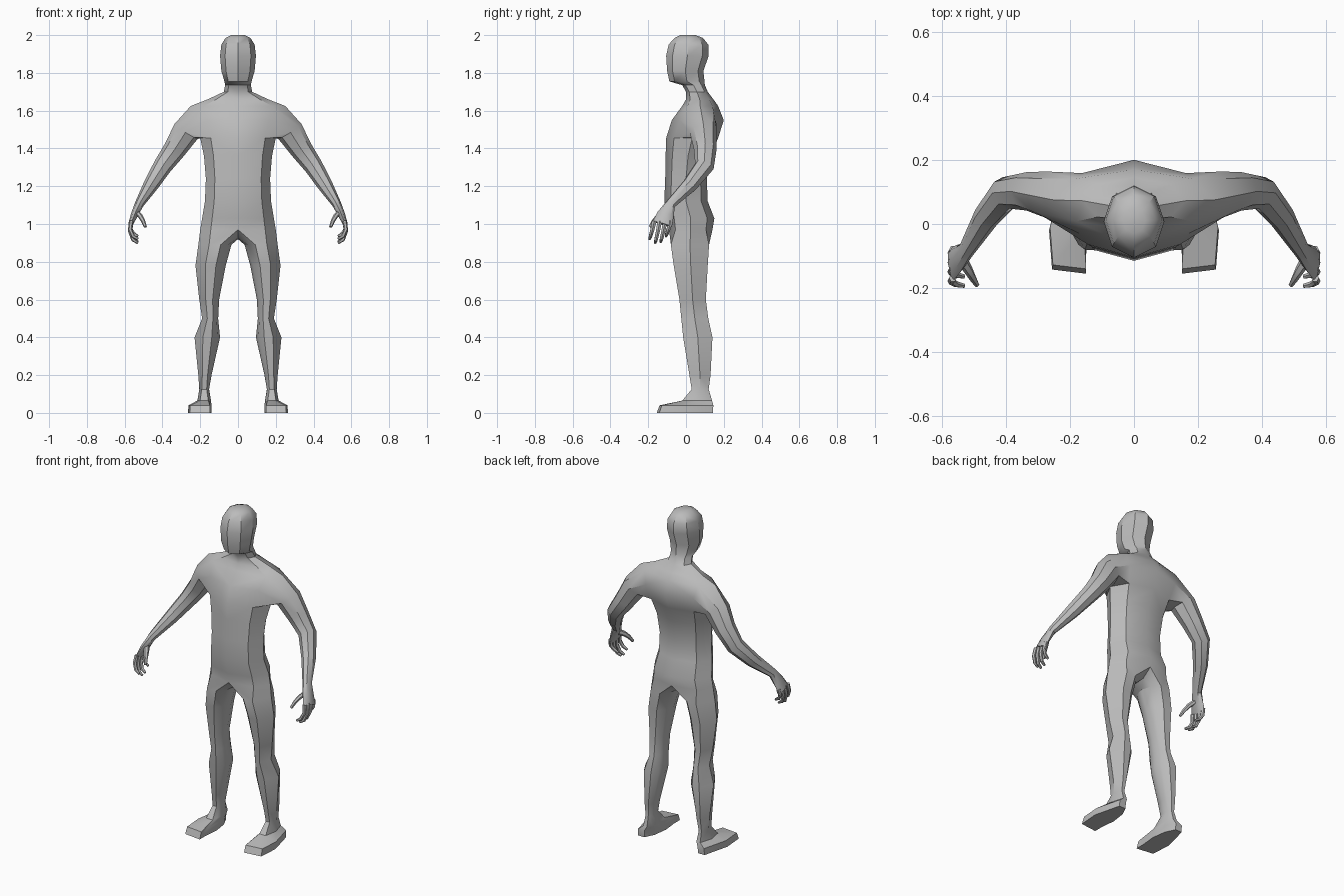
import bpy, bmesh
from math import sin, cos, pi, radians
from mathutils import Vector

if "Cube" in bpy.data.objects:
    bpy.data.objects.remove(bpy.data.objects["Cube"])

grey = bpy.data.materials.new("plain grey")
grey.use_nodes = True
grey.diffuse_color = (0.5, 0.5, 0.5, 1)
grey.node_tree.nodes["Principled BSDF"].inputs["Base Color"].default_value = (0.5, 0.5, 0.5, 1)


def skin(bm, a, b, closed=True, skip=()):
    """Join two rows of vertices with quads."""
    n = len(a)
    for i in range(n if closed else n - 1):
        if i not in skip:
            j = (i + 1) % n
            bm.faces.new((a[i], a[j], b[j], b[i]))


def tube(bm, path, sides, start=None):
    """Loft oval rings along a path of (x, y, z, thickness, breadth)."""
    pts = [Vector(p[:3]) for p in path]
    last = start
    for i, p in enumerate(path):
        t = (pts[min(i + 1, len(pts) - 1)] - pts[max(i - 1, 0)]).normalized()
        back = Vector((0, 1, 0))
        back = (back - t * t.dot(back)).normalized()
        up = t.cross(back)
        ring = []
        for k in range(sides):
            ang = 2 * pi * k / sides
            ring.append(bm.verts.new(pts[i] + up * p[3] * cos(ang) + back * p[4] * sin(ang)))
        if last:
            skin(bm, last, ring)
        else:
            bm.faces.new(ring)
        last = ring
    bm.faces.new(last)


def finish(bm, name):
    """Mirror the half, tidy it and make the object."""
    bmesh.ops.mirror(bm, geom=bm.verts[:] + bm.edges[:] + bm.faces[:], axis='X', merge_dist=0.0001)
    bmesh.ops.remove_doubles(bm, verts=bm.verts[:], dist=0.0001)
    bmesh.ops.recalc_face_normals(bm, faces=bm.faces[:])
    mesh = bpy.data.meshes.new(name)
    bm.to_mesh(mesh)
    bm.free()
    mesh.materials.append(grey)
    ob = bpy.data.objects.new(name, mesh)
    bpy.context.collection.objects.link(ob)
    bpy.ops.object.select_all(action='DESELECT')
    ob.select_set(True)
    bpy.context.view_layer.objects.active = ob
    bpy.ops.object.shade_smooth_by_angle(angle=radians(35))


bm = bmesh.new()

# Torso, neck and head: height, half width, front, back
trunk = [
    (0.97, 0.20, -0.09, 0.14), (1.03, 0.19, -0.10, 0.15), (1.12, 0.175, -0.115, 0.115),
    (1.24, 0.17, -0.11, 0.11), (1.36, 0.18, -0.108, 0.13), (1.455, 0.20, -0.105, 0.17),
    (1.55, 0.225, -0.075, 0.20), (1.625, 0.25, -0.02, 0.17), (1.66, 0.16, 0.0, 0.145),
    (1.70, 0.075, 0.0, 0.115), (1.735, 0.068, -0.02, 0.10), (1.755, 0.072, -0.088, 0.098),
    (1.81, 0.088, -0.10, 0.092), (1.89, 0.095, -0.105, 0.12), (1.95, 0.088, -0.092, 0.118),
    (1.985, 0.066, -0.06, 0.09), (2.0, 0.035, -0.03, 0.05)]
ARMPIT = 5
rows = []
for z, w, f, b in trunk:
    d = 0.15 * (b - f)
    half = [(0, f), (0.72 * w, f + d), (w, (f + b) / 2), (0.72 * w, b - d), (0, b)]
    rows.append([bm.verts.new((x, y, z)) for x, y in half])
for i in range(len(rows) - 1):
    # Leave the shoulder hole open for the arm
    skin(bm, rows[i], rows[i + 1], False, (1, 2) if ARMPIT <= i < ARMPIT + 2 else ())
bm.faces.new(rows[-1])

# Arm and palm, grown from the shoulder hole
lo, mid, hi = rows[ARMPIT:ARMPIT + 3]
hole = [hi[2], hi[3], mid[3], lo[3], lo[2], lo[1], mid[1], hi[1]]
tube(bm, [
    (0.275, 0.092, 1.49, 0.073, 0.072), (0.335, 0.102, 1.395, 0.06, 0.06),
    (0.40, 0.097, 1.305, 0.05, 0.052), (0.462, 0.02, 1.205, 0.04, 0.042),
    (0.523, -0.082, 1.105, 0.024, 0.028), (0.548, -0.108, 1.05, 0.019, 0.045),
    (0.568, -0.125, 1.0, 0.013, 0.053)], 8, hole)

# Leg and foot: height, inner, outer, front, back, squareness
leg = [
    (0.89, 0.035, 0.21, -0.08, 0.122, 0.35), (0.78, 0.065, 0.225, -0.065, 0.115, 0.35),
    (0.60, 0.10, 0.205, -0.035, 0.105, 0.35), (0.50, 0.105, 0.19, -0.025, 0.118, 0.35),
    (0.40, 0.095, 0.23, -0.015, 0.14, 0.35), (0.20, 0.14, 0.21, 0.018, 0.13, 0.4),
    (0.125, 0.153, 0.205, 0.03, 0.12, 0.5), (0.065, 0.143, 0.215, -0.02, 0.138, 0.6),
    (0.04, 0.14, 0.262, -0.14, 0.145, 0.85), (0.0, 0.14, 0.265, -0.155, 0.142, 0.85)]
hip = rows[0]
crotch = [bm.verts.new((0, y, z)) for y, z in ((0.08, 0.925), (0.02, 0.92), (-0.04, 0.925))]
last = hip + crotch
for z, x0, x1, f, b, k in leg:
    cx, cy, rx, ry = (x0 + x1) / 2, (f + b) / 2, (x1 - x0) / 2, (b - f) / 2
    e = max(0.8, k)
    skew = 0.35 * max(0, k - 0.6)
    outline = [(-k, -1), (k, skew - 1), (1, -skew), (0.35, 1), (-0.35, 1),
               (-0.8, 0.6), (-1, 0), (-e, -0.6)]
    ring = [bm.verts.new((cx + u * rx, cy + v * ry, z)) for u, v in outline]
    skin(bm, last, ring)
    last = ring
bm.faces.new(last)
finish(bm, "body")

# Four curled fingers and a thumb
bm = bmesh.new()
for i, drop in enumerate((0.0, 0.02, 0.015, -0.015)):
    y = -0.168 + 0.029 * i
    tube(bm, [(0.565, y, 1.015, 0.012, 0.014), (0.571, y - 0.01, 0.97 - drop / 2, 0.011, 0.012),
              (0.555, y - 0.02, 0.935 - drop, 0.010, 0.010),
              (0.53, y - 0.025, 0.92 - drop, 0.007, 0.007)], 6)
tube(bm, [(0.54, -0.105, 1.065, 0.014, 0.02), (0.516, -0.145, 1.04, 0.013, 0.016),
          (0.502, -0.17, 1.015, 0.011, 0.012), (0.49, -0.19, 0.985, 0.008, 0.008)], 6)
finish(bm, "fingers")
